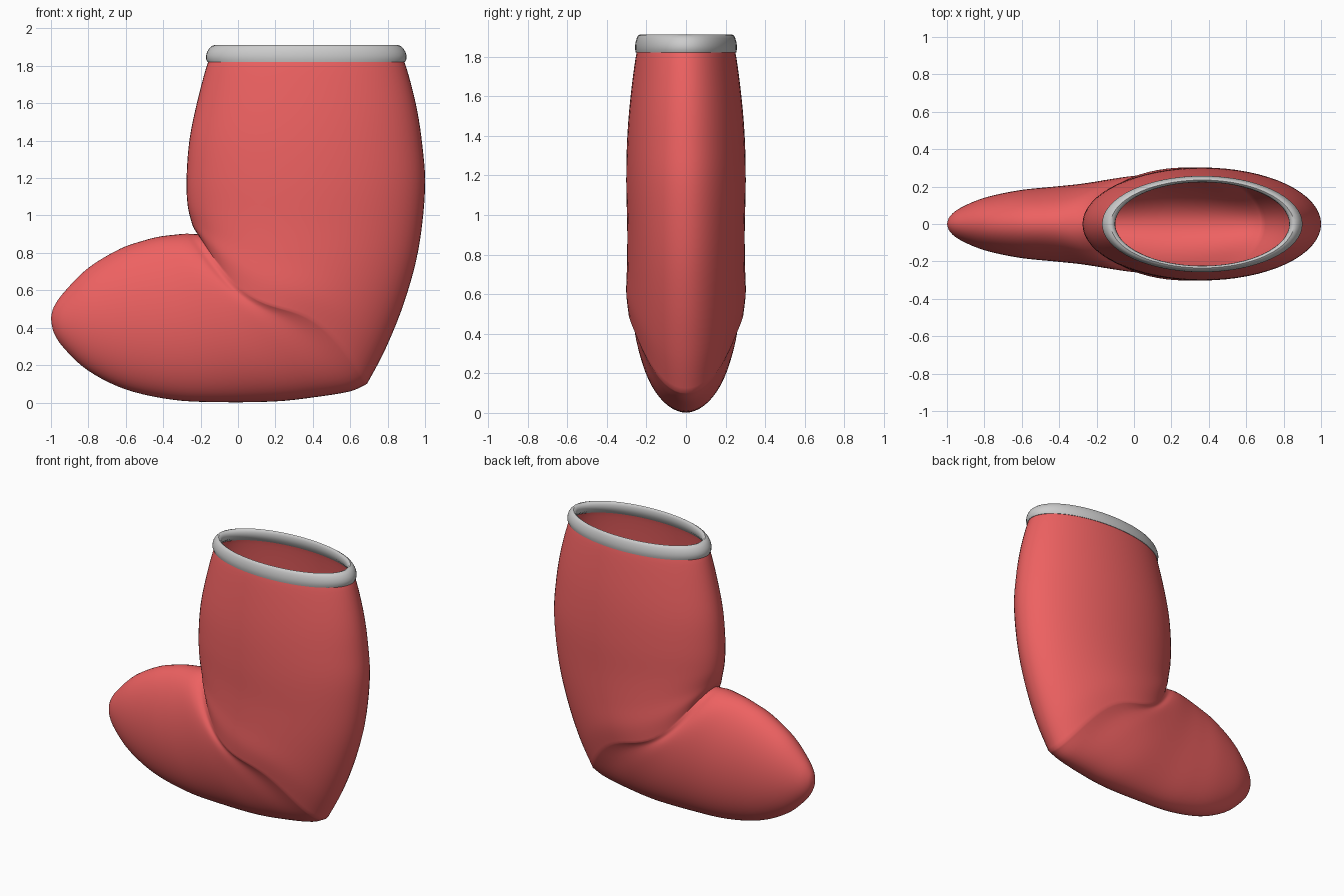
import bpy, bmesh, math

if "Cube" in bpy.data.objects:
    bpy.data.objects.remove(bpy.data.objects["Cube"])

SEG = 64

def material(name, rgb):
    m = bpy.data.materials.new(name)
    m.diffuse_color = (*rgb, 1)
    m.use_nodes = True
    m.node_tree.nodes["Principled BSDF"].inputs["Base Color"].default_value = m.diffuse_color
    return m

def loft(name, rings, closed=False, angle=40):
    """Skin a list of equal-sized vertex rings."""
    bm = bmesh.new()
    rows = [[bm.verts.new(p) for p in r] for r in rings]
    pairs = list(zip(rows, rows[1:])) + ([(rows[-1], rows[0])] if closed else [])
    for a, b in pairs:
        for i in range(SEG):
            j = (i + 1) % SEG
            bm.faces.new((a[i], a[j], b[j], b[i]))
    bmesh.ops.remove_doubles(bm, verts=bm.verts, dist=0.0002)
    bmesh.ops.recalc_face_normals(bm, faces=bm.faces)
    me = bpy.data.meshes.new(name)
    bm.to_mesh(me)
    bm.free()
    ob = bpy.data.objects.new(name, me)
    bpy.context.collection.objects.link(ob)
    bpy.ops.object.select_all(action='DESELECT')
    ob.select_set(True)
    bpy.context.view_layer.objects.active = ob
    bpy.ops.object.shade_smooth_by_angle(angle=math.radians(angle))
    return ob

def spline(rows, steps):
    """Catmull-Rom through rows of numbers."""
    out = []
    n = len(rows)
    for i in range(n - 1):
        p = [rows[max(0, min(n - 1, i + k))] for k in (-1, 0, 1, 2)]
        for s in range(steps):
            t = s / steps
            out.append([0.5 * (2*b + (c - a)*t + (2*a - 5*b + 4*c - d)*t*t
                               + (3*b - a - 3*c + d)*t**3) for a, b, c, d in zip(*p)])
    return out + [list(rows[-1])]

def section(x0, z0, x1, z1, w, sag):
    """Ellipse spanning two points of the side outline, with an S-shaped bend."""
    pts = []
    for i in range(SEG):
        a = 2 * math.pi * i / SEG
        t = (1 - math.cos(a)) / 2
        pts.append((x0 + (x1 - x0)*t, w * math.sin(a),
                    z0 + (z1 - z0)*t - sag * math.sin(2 * math.pi * t)))
    return pts

# Stocking outline: front point, back point, half width, bend
leg = [(-.12, 1.865, .85, 1.865, .225, 0), (-.16, 1.82, .89, 1.82, .25, 0),
       (-.22, 1.6, .95, 1.6, .28, 0), (-.26, 1.4, .985, 1.38, .297, 0),
       (-.275, 1.2, 1.0, 1.14, .302, 0), (-.27, 1.06, .965, .82, .297, .01),
       (-.25, .97, .89, .54, .298, .03), (-.235, .93, .79, .29, .302, .06),
       (-.215, .9, .69, .1, .29, .09)]
foot = [(-.215, .9, .69, .1, .29, .09), (-.25, .902, .6, .06, .268, .07),
        (-.29, .902, .42, .03, .262, .03), (-.34, .897, .2, .006, .245, 0),
        (-.42, .887, -.1, .002, .217, 0), (-.5, .867, -.35, .015, .2, 0),
        (-.63, .822, -.6, .07, .18, 0), (-.8, .72, -.8, .17, .14, 0),
        (-.93, .59, -.93, .29, .085, 0), (-.985, .51, -.985, .375, .04, 0),
        (-1, .45, -1, .45, 0, 0)]
rows = spline(leg, 5)[:-1] + spline(foot, 5)
stocking = loft("stocking", [section(*r) for r in rows])
stocking.data.materials.append(material("red", (.85, .12, .12)))

# Rounded cuff band around the opening: half length and height
cuff_profile = [(.528, 1.82), (.535, 1.835), (.536, 1.855), (.53, 1.875), (.519, 1.893),
                (.505, 1.906), (.49, 1.911), (.477, 1.906), (.468, 1.893),
                (.465, 1.875), (.475, 1.85), (.515, 1.82)]
loft("cuff", [[(.365 + r * math.cos(2 * math.pi * i / SEG),
                .48 * r * math.sin(2 * math.pi * i / SEG), z) for i in range(SEG)]
              for r, z in cuff_profile], closed=True)
